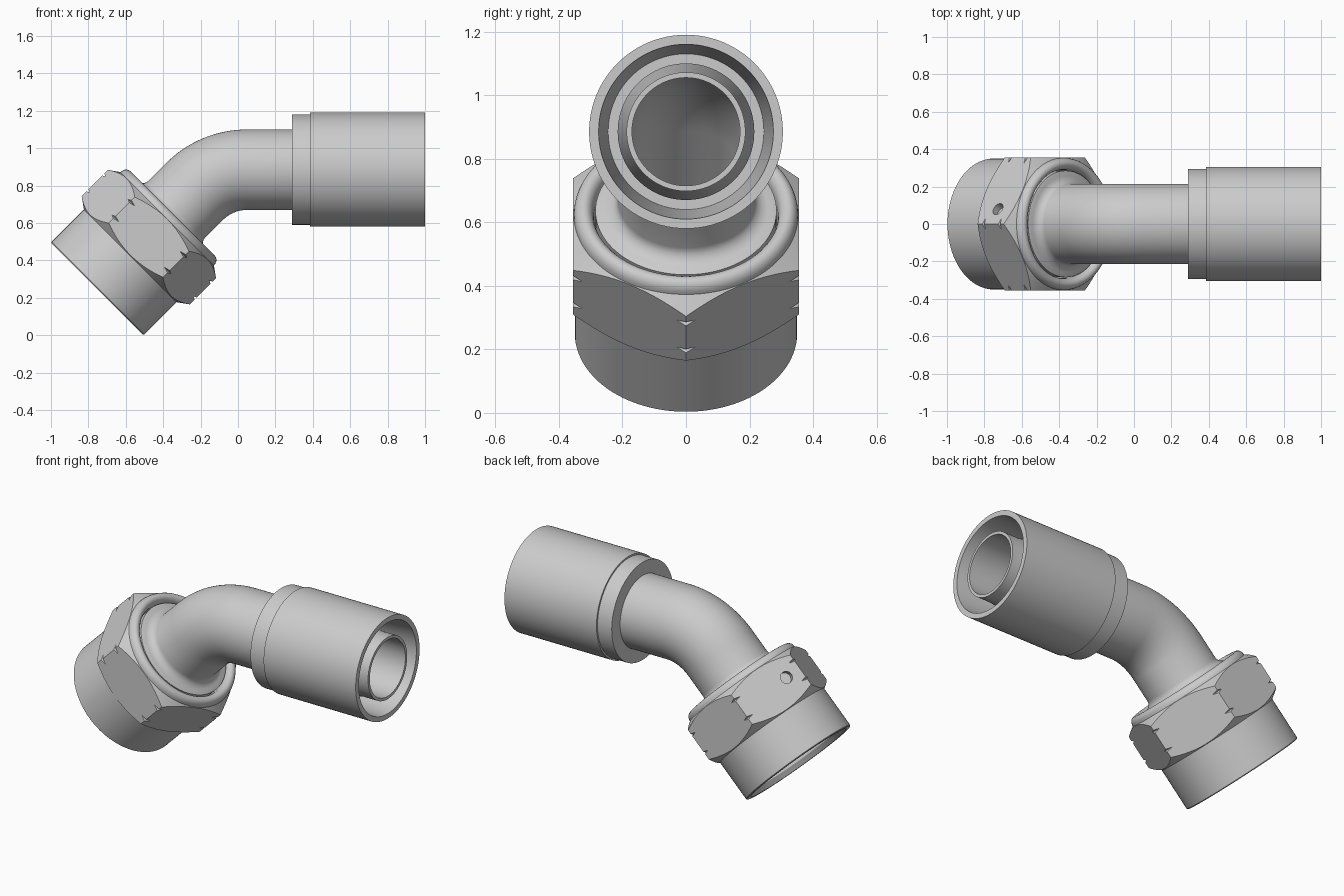
import bpy, bmesh
from math import sin, cos, pi, radians
from mathutils import Vector

if "Cube" in bpy.data.objects:
    bpy.data.objects.remove(bpy.data.objects["Cube"])

AXIS_Z, BEND_X, BEND_R = 0.885, 0.05, 0.40
S0 = 1 - BEND_X                  # path length where the bend starts
S1 = S0 + BEND_R * pi / 4        # where the 45 degree bend ends
END = 2.0                        # open end of the nut
Y = Vector((0, 1, 0))


def path(s):
    """Centre and in-plane normal of the bent axis at length s from x = 1."""
    a = min(max(s - S0, 0) / BEND_R, pi / 4)
    c = Vector((BEND_X - BEND_R * sin(a), 0, AXIS_Z - BEND_R * (1 - cos(a))))
    along = Vector((-cos(a), 0, -sin(a)))
    extra = (s - S0) if s < S0 else max(s - S1, 0)
    return c + along * extra, Vector((-sin(a), 0, cos(a)))


def loft(name, stations, sides=96, closed=True):
    """Rings of (length, radius) along the path, joined to a loop or capped."""
    bm = bmesh.new()
    rings = []
    for s, r in stations:
        c, n = path(s)
        rings.append([bm.verts.new(c + r * (n * cos(2 * pi * i / sides) + Y * sin(2 * pi * i / sides)))
                      for i in range(sides)])
    pairs = list(zip(rings, rings[1:]))
    if closed:
        pairs.append((rings[-1], rings[0]))
    else:
        bm.faces.new(rings[0])
        bm.faces.new(rings[-1])
    for a, b in pairs:
        for i in range(sides):
            j = (i + 1) % sides
            bm.faces.new((a[i], a[j], b[j], b[i]))
    bmesh.ops.recalc_face_normals(bm, faces=bm.faces)
    me = bpy.data.meshes.new(name)
    bm.to_mesh(me)
    bm.free()
    ob = bpy.data.objects.new(name, me)
    bpy.context.collection.objects.link(ob)
    return ob


def activate(ob):
    bpy.ops.object.select_all(action='DESELECT')
    ob.select_set(True)
    bpy.context.view_layer.objects.active = ob


def boolean(ob, cutter, operation):
    activate(ob)
    m = ob.modifiers.new("cut", 'BOOLEAN')
    m.operation, m.object, m.solver = operation, cutter, 'EXACT'
    bpy.ops.object.modifier_apply(modifier=m.name)
    bpy.data.objects.remove(cutter)


def smooth(ob):
    activate(ob)
    bpy.ops.object.shade_smooth_by_angle(angle=radians(28))


# crimp sleeve with its narrower collar
sleeve = loft("crimp_sleeve", [(0, .275), (0, .305), (.615, .305), (.615, .295),
                               (.71, .295), (.71, .21), (.4, .21), (.4, .245)])

# bent tube: hose nipple, bend, flared shoulder and nose, then the bore back
bend = [S0 + (S1 - S0) * i / 20 for i in range(21)]
fillet = [(END - .60 + .045 * sin(a), .27 - .055 * cos(a))
          for a in (i * pi / 12 for i in range(7))]
outer = [(0, .187), (.1, .187), (.3, .215)] + [(s, .215) for s in bend] + fillet
outer += [(END - .55, .285), (END - .45, .285), (END - .25, .2)]
bore = [(END - .25, .17)] + [(s, .17) for s in reversed(bend)] + [(0, .17)]
tube = loft("bent_tube", outer + bore)

# swivel nut: turned profile (height from open end, radius) with corner grooves
bead = [(.53 + .04 * sin(a), .322 + .031 * cos(a)) for a in (i * pi / 10 for i in range(10))]
profile = [(0, .32), (0, .345), (.005, .35), (.25, .35), (.297, .416)]
for g in (.336, .456):
    profile += [(g - .012, .416), (g, .394), (g + .012, .416)]
profile += [(.485, .416), (.525, .36)] + bead
profile += [(.525, .29), (.38, .29), (.36, .30), (.03, .30)]
nut = loft("swivel_nut", [(END - t, r) for t, r in profile])

# hexagon flats
hexagon = loft("hexagon", [(END + .1, .41), (END - .7, .41)], 6, False)
boolean(nut, hexagon, 'INTERSECT')

# small marker dimple on one upper flat
c, n = path(END - .40)
normal = n * cos(pi / 6) + Y * sin(pi / 6)
bpy.ops.mesh.primitive_cylinder_add(vertices=32, radius=.034, depth=.08,
                                    location=c + n * .364 + Y * .08,
                                    rotation=normal.to_track_quat('Z', 'Y').to_euler())
boolean(nut, bpy.context.object, 'DIFFERENCE')

for part in (sleeve, tube, nut):
    smooth(part)
